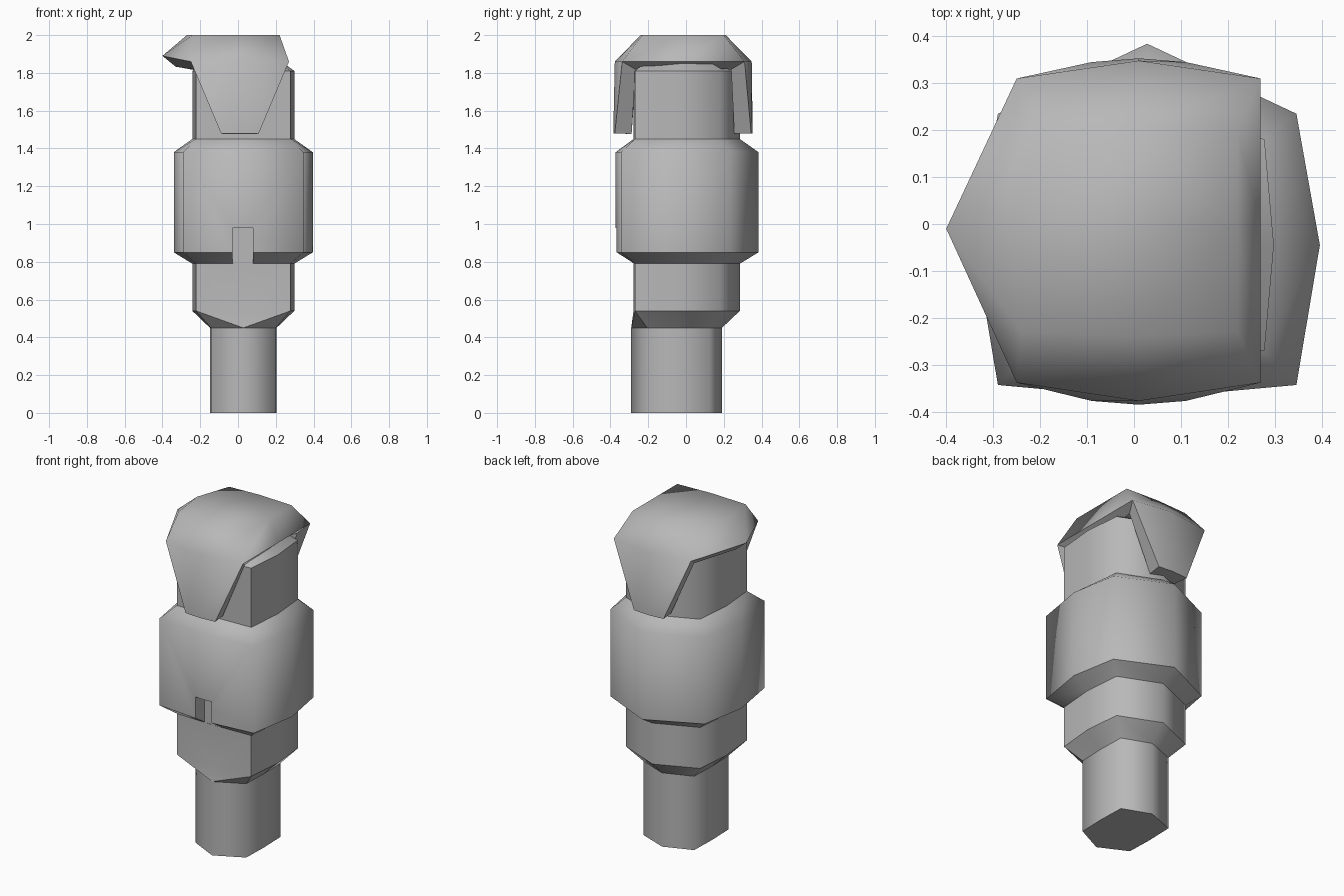
import bpy, bmesh

if "Cube" in bpy.data.objects:
    bpy.data.objects.remove(bpy.data.objects["Cube"])

grey = bpy.data.materials.new("grey")
grey.diffuse_color = (0.48, 0.48, 0.48, 1)
grey.use_nodes = True
grey.node_tree.nodes["Principled BSDF"].inputs["Base Color"].default_value = grey.diffuse_color

def make_object(name, bm):
    mesh = bpy.data.meshes.new(name)
    bm.to_mesh(mesh)
    bm.free()
    ob = bpy.data.objects.new(name, mesh)
    bpy.context.collection.objects.link(ob)
    return ob

def finish(ob, keep_soft):
    # apply modifiers, shade smooth, and sharpen the steep edges that are not kept soft
    bpy.ops.object.select_all(action='DESELECT')
    ob.select_set(True)
    bpy.context.view_layer.objects.active = ob
    for m in list(ob.modifiers):
        bpy.ops.object.modifier_apply(modifier=m.name)
    bm = bmesh.new()
    bm.from_mesh(ob.data)
    for f in bm.faces:
        f.smooth = True
    for e in bm.edges:
        steep = len(e.link_faces) != 2 or e.calc_face_angle() > 0.5
        e.smooth = not steep or keep_soft(e)
    bm.to_mesh(ob.data)
    bm.free()
    ob.data.materials.clear()
    ob.data.materials.append(grey)

# eight-sided cross-sections, counter-clockwise from +x
CX = 0.028
def section(mid_x, cor_x, front, front_cor, back_cor, back):
    m = -0.045
    return [(CX + mid_x, m), (CX + cor_x, back_cor), (CX, back), (CX - cor_x, back_cor),
            (CX - mid_x, m), (CX - cor_x, front_cor), (CX, front), (CX + cor_x, front_cor)]

foot = section(0.176, 0.171, -0.29, -0.205, 0.125, 0.19)
trunk = section(0.27, 0.25, -0.278, -0.27, 0.18, 0.285)
coat = section(0.368, 0.318, -0.372, -0.343, 0.235, 0.384)
crown = [(CX + (x - CX) * 0.8, -0.04 + (y + 0.04) * 0.8) for x, y in trunk]

# body: stacked sections from the foot to the head
layers = [(foot, 0), (foot, 0.45), (trunk, 0.54), (trunk, 0.79), (coat, 0.85),
          (coat, 1.38), (trunk, 1.45), (trunk, 1.81), (crown, 1.85)]
bm = bmesh.new()
rings = [[bm.verts.new((x, y, z)) for x, y in sec] for sec, z in layers]
for lo, hi in zip(rings, rings[1:]):
    for i in range(8):
        j = (i + 1) % 8
        if i % 2 == 0:   # split from the upper corner to the lower mid-point
            bm.faces.new((lo[i], lo[j], hi[j]))
            bm.faces.new((lo[i], hi[j], hi[i]))
        else:
            bm.faces.new((lo[i], lo[j], hi[i]))
            bm.faces.new((lo[j], hi[j], hi[i]))
bm.faces.new(rings[0][::-1])
bm.faces.new(rings[-1])
body = make_object("body", bm)

# slot in the front of the coat
bm = bmesh.new()
bmesh.ops.create_cube(bm, size=1)
for v in bm.verts:
    v.co = (0.025 + v.co.x * 0.11, -0.389 + v.co.y * 0.22, 0.83 + v.co.z * 0.30)
cutter = make_object("slot_cutter", bm)
cutter.hide_render = True
mod = body.modifiers.new("slot", 'BOOLEAN')
mod.object = cutter
mod.operation = 'DIFFERENCE'
mod.solver = 'EXACT'

def body_soft(e):
    a, b = (v.co for v in e.verts)
    low, high = sorted((a.z, b.z))
    if abs(a.x - 0.025) < 0.06 and abs(b.x - 0.025) < 0.06 and low > 0.7 and high < 1.0:
        return False                                # slot edges stay crisp
    if high - low < 0.001:
        return abs(low - 1.38) < 0.01               # shoulder ring is rounded
    in_front = max(a.y, b.y) < -0.19
    on_trunk = (0.44 < low and high < 0.80) or (1.44 < low and high < 1.82)
    return not (in_front and on_trunk)              # only the trunk's front is creased

finish(body, body_soft)
bpy.data.objects.remove(cutter)

# cap: flat top, sloped rim with a peak at -x, and a flap on each side
top_pts = [(0.22, -0.01), (0.22, 0.2), (0, 0.21), (-0.2, 0.2),
           (-0.27, -0.01), (-0.24, -0.23), (0, -0.24), (0.22, -0.23)]
rim_pts = [(0.27, -0.01), (0.27, 0.31), (0.01, 0.348), (-0.25, 0.31),
           (-0.4, -0.01), (-0.25, -0.338), (0.01, -0.377), (0.27, -0.338)]
bm = bmesh.new()
top = [bm.verts.new((x, y, 2.0)) for x, y in top_pts]
rim = [bm.verts.new((x, y, 1.89 if i == 4 else 1.86)) for i, (x, y) in enumerate(rim_pts)]
bm.faces.new(top)
for i in range(8):
    j = (i + 1) % 8
    bm.faces.new((rim[i], rim[j], top[j], top[i]))
for first, xs, y in ((1, (0.11, 0.01, -0.09), 0.345), (5, (-0.09, 0.01, 0.11), -0.377)):
    bulge = 0.008 if y > 0 else -0.008
    low = [bm.verts.new((x, y + (bulge if k == 1 else 0), 1.48)) for k, x in enumerate(xs)]
    for k in range(2):
        bm.faces.new((low[k], low[k + 1], rim[first + k + 1], rim[first + k]))
bm.verts.index_update()
outer = {frozenset(v.index for v in e.verts) for e in bm.edges if not e.is_boundary}
cap = make_object("cap", bm)
mod = cap.modifiers.new("thickness", 'SOLIDIFY')
mod.thickness = 0.09
mod.offset = -1
# the outside of the cap is rounded, its cut edges are crisp
finish(cap, lambda e: frozenset(v.index for v in e.verts) in outer)
